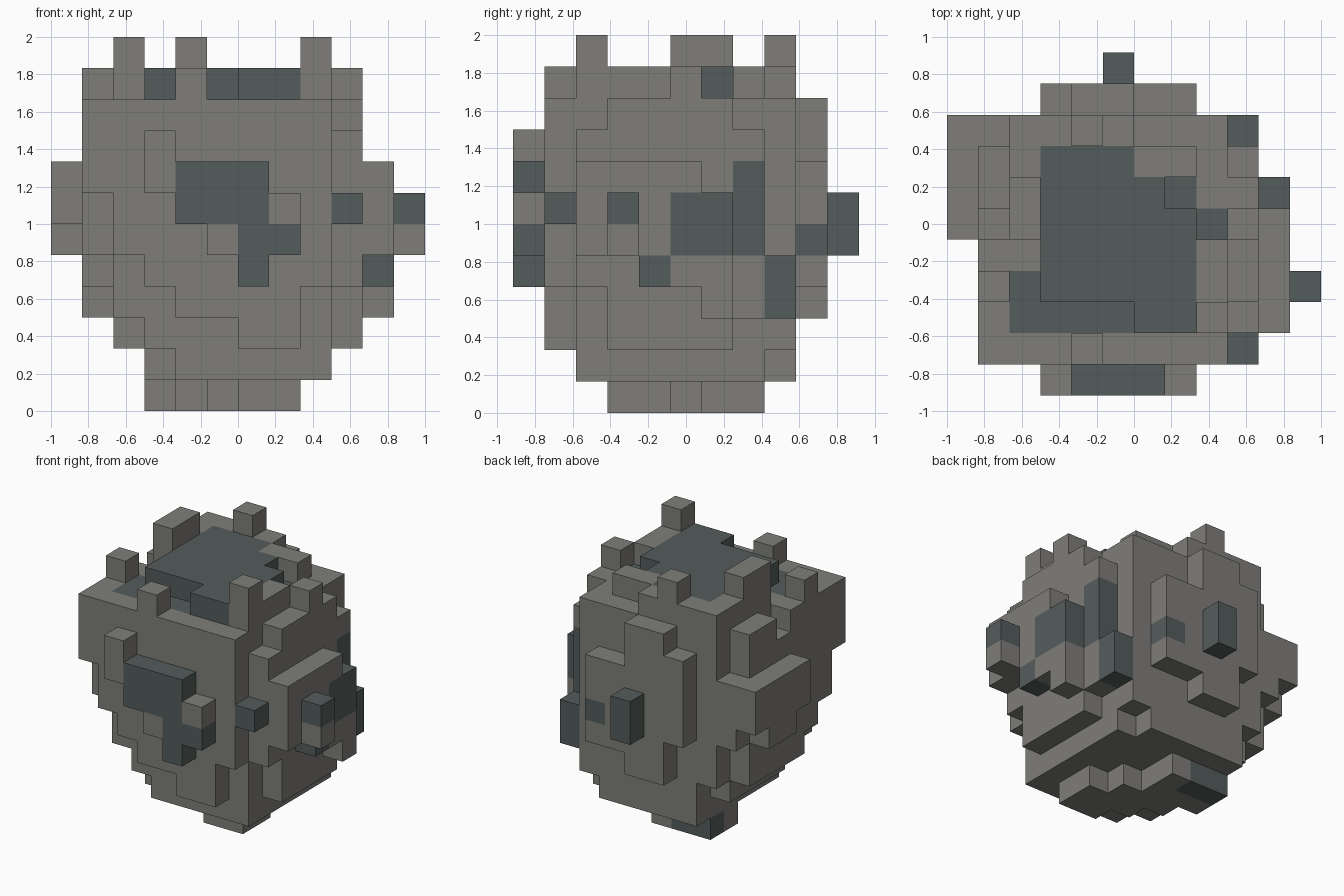
import bpy
import bmesh
from mathutils import Vector

cube = bpy.data.objects.get("Cube")
if cube:
    bpy.data.objects.remove(cube, do_unlink=True)

CELL = 1 / 6
ORIGIN = Vector((-1, -5.5 * CELL, 0))


def make_material(name, colour):
    mat = bpy.data.materials.new(name)
    mat.use_nodes = True
    mat.diffuse_color = colour
    mat.node_tree.nodes["Principled BSDF"].inputs["Base Color"].default_value = colour
    return mat


stone = make_material("warm grey stone", (0.21, 0.207, 0.194, 1))
slate = make_material("dark slate", (0.088, 0.108, 0.106, 1))

cells = {}      # grid cell -> part name
materials = {}  # part name -> material


def span(value):
    return range(*value) if isinstance(value, tuple) else range(value, value + 1)


def block(part, x, y, z, mat=stone):
    """Fill a box of grid cells; later blocks replace earlier ones."""
    materials[part] = mat
    for i in span(x):
        for j in span(y):
            for k in span(z):
                cells[i, j, k] = part


def patch(part, x, y, z):
    block(part, x, y, z, slate)


# Stepped underside
block("bottom_step", x=(6, 8), y=(3, 5), z=0)
block("bottom_step", x=(5, 7), y=(4, 6), z=0)
block("bottom_step", x=(4, 6), y=(5, 8), z=0)
block("bottom_step", x=3, y=(6, 8), z=0)
block("lower_step", x=(4, 9), y=(2, 8), z=1)
block("lower_step", x=(3, 8), y=(3, 9), z=1)
block("middle_step", x=(3, 9), y=(2, 9), z=2)
block("middle_step", x=2, y=(4, 8), z=2)
block("middle_step", x=9, y=(3, 7), z=2)

# Main mass
block("boulder_core", x=(2, 9), y=(2, 9), z=(3, 10))

# Front face with a stepped lower edge
block("front_face", x=1, y=1, z=(7, 10))
block("front_face", x=2, y=1, z=(5, 10))
block("front_face", x=3, y=1, z=(4, 10))
block("front_face", x=(4, 6), y=1, z=(3, 10))
block("front_face", x=(6, 8), y=1, z=(2, 10))
block("front_face", x=8, y=1, z=(4, 10))

# Right face and its ledge
block("right_face", x=1, y=(2, 5), z=(5, 10))
block("right_face", x=1, y=(3, 5), z=4)
block("right_face", x=1, y=(4, 8), z=(3, 5))
block("right_face", x=1, y=5, z=(5, 9))
block("right_face", x=1, y=(6, 8), z=(5, 10))
block("right_face", x=1, y=8, z=(5, 8))
block("right_ledge", x=0, y=(5, 9), z=(6, 8))
block("right_ledge", x=0, y=(6, 8), z=5)

# Left face and its ledge
block("left_face", x=9, y=2, z=(4, 9))
block("left_face", x=9, y=(3, 7), z=(3, 10))
block("left_face", x=9, y=7, z=(3, 9))
block("left_ledge", x=10, y=(2, 6), z=(5, 8))
block("left_ledge", x=10, y=(4, 6), z=4)
block("left_ledge", x=10, y=6, z=(3, 5))
block("left_knob", x=11, y=3, z=5)

# Back slab in three heights
block("back_slab", x=3, y=9, z=(5, 9))
block("back_slab", x=(4, 6), y=9, z=(3, 10))
block("back_slab", x=(6, 8), y=9, z=(4, 8))

# Rim and spikes on the top
block("top_rim", x=(2, 6), y=8, z=10)
block("top_rim", x=(6, 8), y=7, z=10)
block("top_rim", x=2, y=7, z=10)
block("top_rim", x=8, y=(3, 5), z=10)
block("top_spikes", x=8, y=2, z=(10, 12))
block("top_spikes", x=2, y=(5, 7), z=(10, 12))
block("top_spikes", x=4, y=8, z=(10, 12))
block("top_stubs", x=4, y=1, z=10)
block("top_stubs", x=1, y=3, z=10)
block("top_stubs", x=9, y=5, z=10)

# Stone knobs beside the front patch
block("front_knobs", x=3, y=0, z=(7, 9))
block("front_knobs", x=7, y=0, z=6)
block("front_knobs", x=5, y=0, z=5)

# Dark crown and the dark ground around it
patch("dark_crown", x=(3, 6), y=(3, 8), z=10)
patch("dark_crown", x=6, y=(2, 7), z=10)
patch("dark_crown", x=7, y=(2, 6), z=10)
patch("dark_crown_edge", x=(2, 6), y=2, z=9)
patch("dark_crown_edge", x=2, y=3, z=9)
patch("dark_crown_edge", x=7, y=6, z=9)
patch("dark_crown_edge", x=8, y=5, z=9)

# Dark patch on the front
patch("dark_front_patch", x=(4, 7), y=0, z=(6, 8))
patch("dark_front_patch", x=(6, 8), y=0, z=5)
patch("dark_front_patch", x=6, y=0, z=4)

# Dark patches and knobs on the left, back and bottom
patch("dark_left_patch", x=10, y=(5, 7), z=(5, 7))
patch("dark_left_patch", x=9, y=7, z=(5, 8))
patch("dark_left_patch", x=10, y=4, z=4)
patch("dark_left_knobs", x=11, y=3, z=6)
patch("dark_left_knobs", x=9, y=1, z=6)
patch("dark_left_knobs", x=9, y=8, z=(3, 5))
patch("dark_back_knob", x=5, y=10, z=(5, 7))
patch("dark_back_patch", x=7, y=9, z=5)
patch("dark_bottom_patch", x=(3, 5), y=7, z=0)


def build(part):
    """Make one mesh from the exposed sides of a part's cells."""
    bm = bmesh.new()
    corners = {}

    def corner(point):
        key = tuple(point)
        if key not in corners:
            corners[key] = bm.verts.new(ORIGIN + Vector(key) * CELL)
        return corners[key]

    for cell, owner in cells.items():
        if owner != part:
            continue
        for axis in range(3):
            u, v = (axis + 1) % 3, (axis + 2) % 3
            for side in (0, 1):
                neighbour = list(cell)
                neighbour[axis] += 2 * side - 1
                if tuple(neighbour) in cells:
                    continue
                ring = []
                for du, dv in ((0, 0), (1, 0), (1, 1), (0, 1)):
                    point = list(cell)
                    point[axis] += side
                    point[u] += du
                    point[v] += dv
                    ring.append(corner(point))
                bm.faces.new(ring if side else ring[::-1])
    mesh = bpy.data.meshes.new(part)
    bm.to_mesh(mesh)
    bm.free()
    mesh.materials.append(materials[part])
    obj = bpy.data.objects.new(part, mesh)
    bpy.context.collection.objects.link(obj)


for part_name in materials:
    build(part_name)
